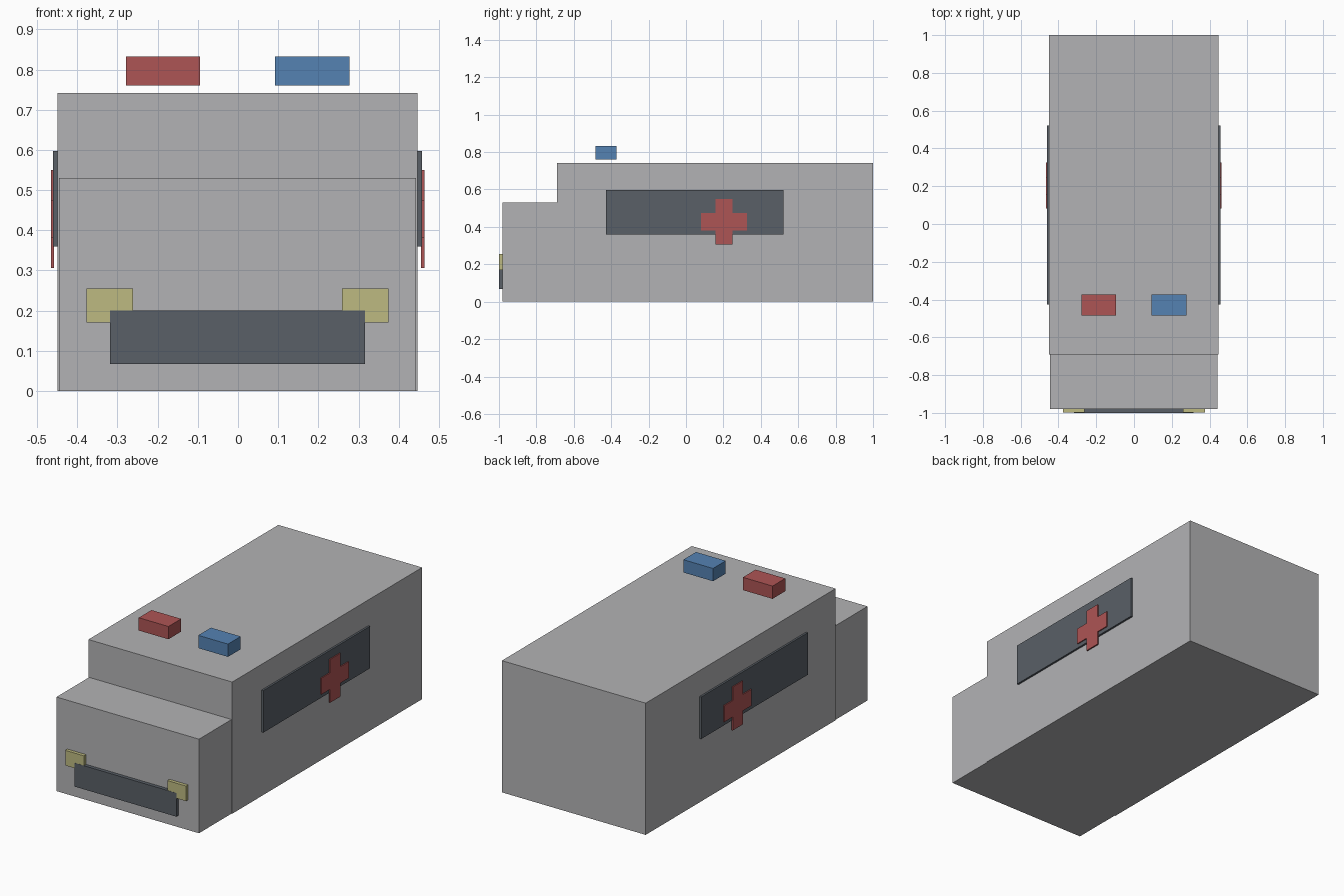
import bpy
import bmesh

cube = bpy.data.objects.get("Cube")
if cube:
    bpy.data.objects.remove(cube, do_unlink=True)


def material(name, r, g, b):
    mat = bpy.data.materials.new(name)
    mat.use_nodes = True
    mat.diffuse_color = (r, g, b, 1)
    mat.node_tree.nodes["Principled BSDF"].inputs["Base Color"].default_value = (r, g, b, 1)
    return mat


grey = material("body grey", 0.45, 0.45, 0.46)
dark = material("dark slate", 0.10, 0.115, 0.135)
red = material("red", 0.42, 0.09, 0.09)
blue = material("blue", 0.09, 0.225, 0.45)
yellow = material("pale yellow", 0.51, 0.49, 0.22)


def finish(name, bm, mat):
    bmesh.ops.recalc_face_normals(bm, faces=bm.faces[:])
    mesh = bpy.data.meshes.new(name)
    bm.to_mesh(mesh)
    bm.free()
    mesh.materials.append(mat)
    obj = bpy.data.objects.new(name, mesh)
    bpy.context.collection.objects.link(obj)
    return obj


def box(name, xs, ys, zs, mat):
    bm = bmesh.new()
    bmesh.ops.create_cube(bm, size=1)
    for v in bm.verts:
        v.co = [sum(r) / 2 + c * (r[1] - r[0]) for c, r in zip(v.co, (xs, ys, zs))]
    return finish(name, bm, mat)


def cross(name, xs, y, z, reach, half, mat):
    # Plus-shaped outline in the side plane, extruded outwards
    corners = [(half, reach), (half, half), (reach, half)]
    outline = []
    for _ in range(4):
        outline += corners
        corners = [(b, -a) for a, b in corners]
    bm = bmesh.new()
    face = bm.faces.new([bm.verts.new((xs[0], y + a, z + b)) for a, b in outline])
    ext = bmesh.ops.extrude_face_region(bm, geom=[face], use_keep_orig=True)
    verts = [v for v in ext["geom"] if isinstance(v, bmesh.types.BMVert)]
    bmesh.ops.translate(bm, verts=verts, vec=(xs[1] - xs[0], 0, 0))
    return finish(name, bm, mat)


# Body and bonnet
box("rear_body", (-0.449, 0.447), (-0.69, 1), (0, 0.742), grey)
box("bonnet", (-0.445, 0.443), (-0.98, -0.69), (0, 0.53), grey)

# Front bumper
box("bumper", (-0.318, 0.316), (-1, -0.98), (0.067, 0.2), dark)

# Paired parts; the right side is -x
for side, s, lamp in (("left", 1, blue), ("right", -1, red)):
    def span(a, b):
        return tuple(sorted((s * a - 0.001, s * b - 0.001)))

    box(side + "_headlight", span(0.26, 0.376), (-0.999, -0.98), (0.17, 0.255), yellow)
    box(side + "_roof_light", span(0.093, 0.278), (-0.485, -0.372), (0.76, 0.832), lamp)
    box(side + "_side_window", span(0.448, 0.459), (-0.427, 0.521), (0.36, 0.597), dark)
    cross(side + "_cross", span(0.457, 0.465), 0.203, 0.428, 0.122, 0.046, red)
